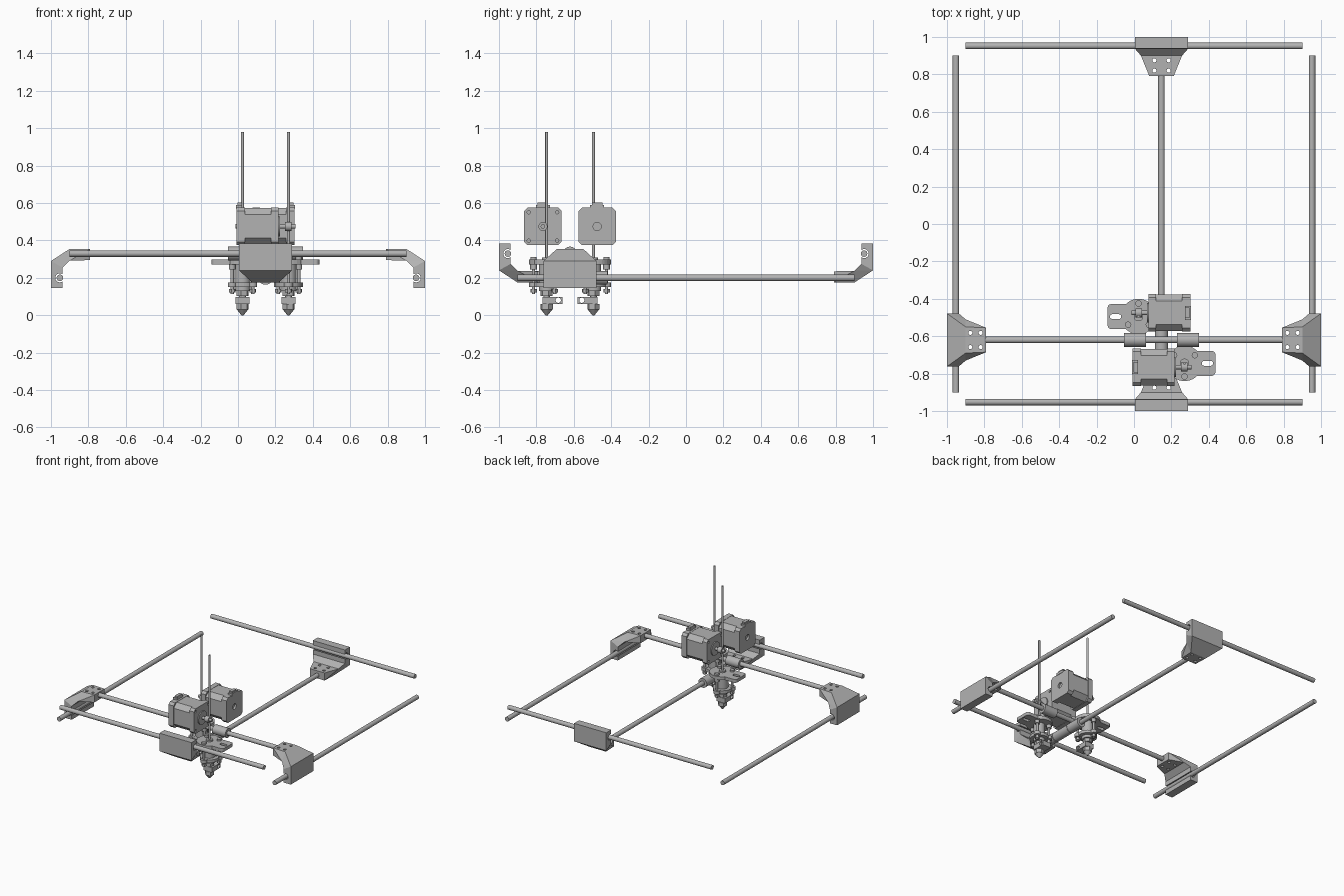
import bpy, bmesh, math
from mathutils import Vector

if "Cube" in bpy.data.objects:
    bpy.data.objects.remove(bpy.data.objects["Cube"])

XC, YC = 0.147, -0.62      # carriage centre
ZX, ZY = 0.33, 0.2         # heights of x rods and y rods

grey = bpy.data.materials.new("machine_grey")
grey.diffuse_color = (0.45, 0.45, 0.45, 1)
grey.use_nodes = True
grey.node_tree.nodes["Principled BSDF"].inputs["Base Color"].default_value = grey.diffuse_color


def build(name, hulls, smooth=False, cutter=None, helper=False):
    """One object made of convex solids, each given as a list of points."""
    total = bmesh.new()
    for pts in hulls:
        bm = bmesh.new()
        for p in pts:
            bm.verts.new(p)
        bmesh.ops.convex_hull(bm, input=bm.verts[:])
        bmesh.ops.dissolve_limit(bm, angle_limit=0.01, verts=bm.verts[:], edges=bm.edges[:])
        bmesh.ops.recalc_face_normals(bm, faces=bm.faces[:])
        tmp = bpy.data.meshes.new("tmp")
        bm.to_mesh(tmp)
        bm.free()
        total.from_mesh(tmp)
        bpy.data.meshes.remove(tmp)
    me = bpy.data.meshes.new(name)
    total.to_mesh(me)
    total.free()
    me.materials.append(grey)
    ob = bpy.data.objects.new(name, me)
    bpy.context.collection.objects.link(ob)
    if helper:
        ob.hide_render = True
        ob.display_type = 'WIRE'
    if smooth:
        bpy.ops.object.select_all(action='DESELECT')
        ob.select_set(True)
        bpy.context.view_layer.objects.active = ob
        bpy.ops.object.shade_smooth_by_angle(angle=math.radians(35))
    if cutter:
        mod = ob.modifiers.new("cut", 'BOOLEAN')
        mod.operation = 'DIFFERENCE'
        mod.solver = 'EXACT'
        mod.use_self = True
        mod.object = cutter
    return ob


def box(x0, x1, y0, y1, z0, z1):
    return [(x, y, z) for x in (x0, x1) for y in (y0, y1) for z in (z0, z1)]


def cyl(p0, p1, r, n=24, r1=None):
    p0, p1 = Vector(p0), Vector(p1)
    d = (p1 - p0).normalized()
    u = d.orthogonal().normalized()
    v = d.cross(u)
    pts = []
    for p, rad in ((p0, r), (p1, r if r1 is None else r1)):
        for i in range(n):
            a = 2 * math.pi * (i + 0.5) / n
            pts.append(p + rad * (math.cos(a) * u + math.sin(a) * v))
    return pts


def rod(name, p0, p1, r=0.0175):
    build(name, [cyl(p0, p1, r)], True)


# Guide rods and the two crossing rods
for side, s in (("left", -1), ("right", 1)):
    rod(side + "_guide_rod", (s * 0.952, -0.9, ZY), (s * 0.952, 0.9, ZY))
for side, s in (("front", -1), ("back", 1)):
    rod(side + "_guide_rod", (-0.9, s * 0.952, ZX), (0.9, s * 0.952, ZX))
rod("cross_rod_x", (-0.9, YC, ZX), (0.9, YC, ZX))
rod("cross_rod_y", (XC, -0.9, ZY), (XC, 0.9, ZY))


# Sliding end brackets, made once and mapped to the four sides
def bracket(side, m):
    def M(pts):
        return [m(*p) for p in pts]

    def both(pts):
        return M([(u, k * v, z) for u, v, z in pts for k in (-1, 1)])
    groove = build(side + "_groove_cutter",
                   [M(cyl((0.953, -0.2, 0.2), (0.953, 0.2, 0.2), 0.024)),
                    M(box(0.92, 0.95, -0.2, 0.2, 0.186, 0.214))], helper=True)
    build(side + "_bracket_block", [M(box(0.937, 1.0, -0.142, 0.142, 0.147, 0.255))], cutter=groove)
    build(side + "_bracket_wedge", [both([(1, .142, .255), (1, .142, .29), (.937, .142, .255),
                                          (.9, .07, .355), (.9, .11, .292)])])
    holes = build(side + "_hole_cutter",
                  [M(cyl((u, v, 0.27), (u, v, 0.38), 0.011, 16))
                   for u in (0.82, 0.875) for v in (-0.038, 0.038)], helper=True)
    build(side + "_bracket_plate", [both([(.9, .07, .355), (.9, .11, .292),
                                          (.79, .065, .355), (.79, .065, .295)])], cutter=holes)


bracket("right", lambda u, v, z: (u, YC + v, z))
bracket("left", lambda u, v, z: (-u, YC + v, z))
bracket("back", lambda u, v, z: (XC + v, u, 0.53 - z))
bracket("front", lambda u, v, z: (XC + v, -u, 0.53 - z))

# Linear bearings on the crossing rods, with a centre block
for i, o in enumerate((-0.142, 0.142)):
    build(f"x_bearing_{i}", [cyl((XC + o - .058, YC, ZX), (XC + o + .058, YC, ZX), .037)], True)
    build(f"y_bearing_{i}", [cyl((XC, YC + o - .058, ZY), (XC, YC + o + .058, ZY), .037)], True)
build("centre_spacer", [cyl((XC, YC - .08, ZY), (XC, YC + .08, ZY), .036)], True)


# Extruder motor, feeder and hot end; the second one is turned by 180 degrees
def extruder(tag, s):
    def M(pts):
        return [(XC + s * p[0], YC + s * p[1], p[2]) for p in pts]

    my, mz = -0.145, 0.475

    def slab(x0, x1, c, h=0.1):
        prof = [(a, b) for a, b in ((h, h - c), (h - c, h))]
        return M([(x, my + i * a, mz + j * b) for x in (x0, x1)
                  for a, b in prof for i in (-1, 1) for j in (-1, 1)])

    def xcyl(x0, x1, r):
        return M(cyl((x0, my, mz), (x1, my, mz), r))

    # motor
    holes = build(tag + "_motor_hole_cutter",
                  [M(cyl((.05, my + i * .076, mz + j * .076), (.09, my + i * .076, mz + j * .076), .009, 12))
                   for i in (-1, 1) for j in (-1, 1)], helper=True)
    build(tag + "_motor_front_cap", [slab(.03, .07, .018)], cutter=holes)
    build(tag + "_motor_body", [slab(-.11, .03, .035, .098)])
    rear = build(tag + "_motor_rear_cutter", [xcyl(-.2, -.14, .022)], helper=True)
    build(tag + "_motor_rear_cap", [slab(-.155, -.11, .018)], cutter=rear)
    build(tag + "_motor_plug", [M(box(-.158, -.125, my - .037, my + .037, .57, .59)),
                                M(box(-.15, -.125, my - .028, my + .028, .59, .602))])
    build(tag + "_motor_shaft", [xcyl(.07, .078, .053), xcyl(.07, .16, .012), xcyl(.105, .14, .024)], True)

    # filament
    fx, fy = 0.123, -0.125

    def zcyl(x, y, z0, z1, r, n=24, r1=None):
        return M(cyl((fx + x, fy + y, z0), (fx + x, fy + y, z1), r, n, r1))
    build(tag + "_filament", [zcyl(0, 0, .2, .98, .008, 12)], True)

    # mounting plate with slotted ear
    slot = build(tag + "_slot_cutter", [zcyl(.105, 0, .25, .32, .013, 12)
                                        + zcyl(.14, 0, .25, .32, .013, 12)], helper=True)
    build(tag + "_mount_plate", [zcyl(0, 0, .272, .298, .095, 32)])
    build(tag + "_mount_ear", [sum([zcyl(x, y, .272, .298, .02, 16)
                                    for x in (.03, .145) for y in (-.047, .047)], [])], cutter=slot)
    # clamp ring, levelling screws and nuts
    build(tag + "_clamp_ring", [zcyl(0, 0, .152, .175, .07, 32)])
    parts = []
    for a in (-90, 38, 142):
        x, y = .07 * math.cos(math.radians(a)), .07 * math.sin(math.radians(a))
        parts += [zcyl(x, y, .115, .312, .009, 12), zcyl(x, y, .298, .312, .017, 12),
                  zcyl(x, y, .122, .14, .018, 6), zcyl(x, y, .15, .176, .024, 16),
                  zcyl(x, y, .245, .272, .018, 12)]
    build(tag + "_levelling_screws", parts, True)
    # hot end
    build(tag + "_heat_barrel", [zcyl(0, 0, .13, .275, .042), zcyl(0, 0, .275, .31, .025),
                                 zcyl(0, 0, .05, .13, .018)], True)
    build(tag + "_barrel_nut", [zcyl(0, 0, .103, .13, .033, 6)])
    bore = build(tag + "_heater_cutter", [M(cyl((fx - .1, fy + .062, .08), (fx + .1, fy + .062, .08), .014, 16))],
                 helper=True)
    build(tag + "_heater_block", [M(box(fx - .037, fx + .038, fy - .022, fy + .085, .06, .098))], cutter=bore)
    build(tag + "_nozzle", [zcyl(0, 0, .03, .06, .034, 6), zcyl(0, 0, .0, .03, .006, 24, .03)])


extruder("front", 1)
extruder("back", -1)
